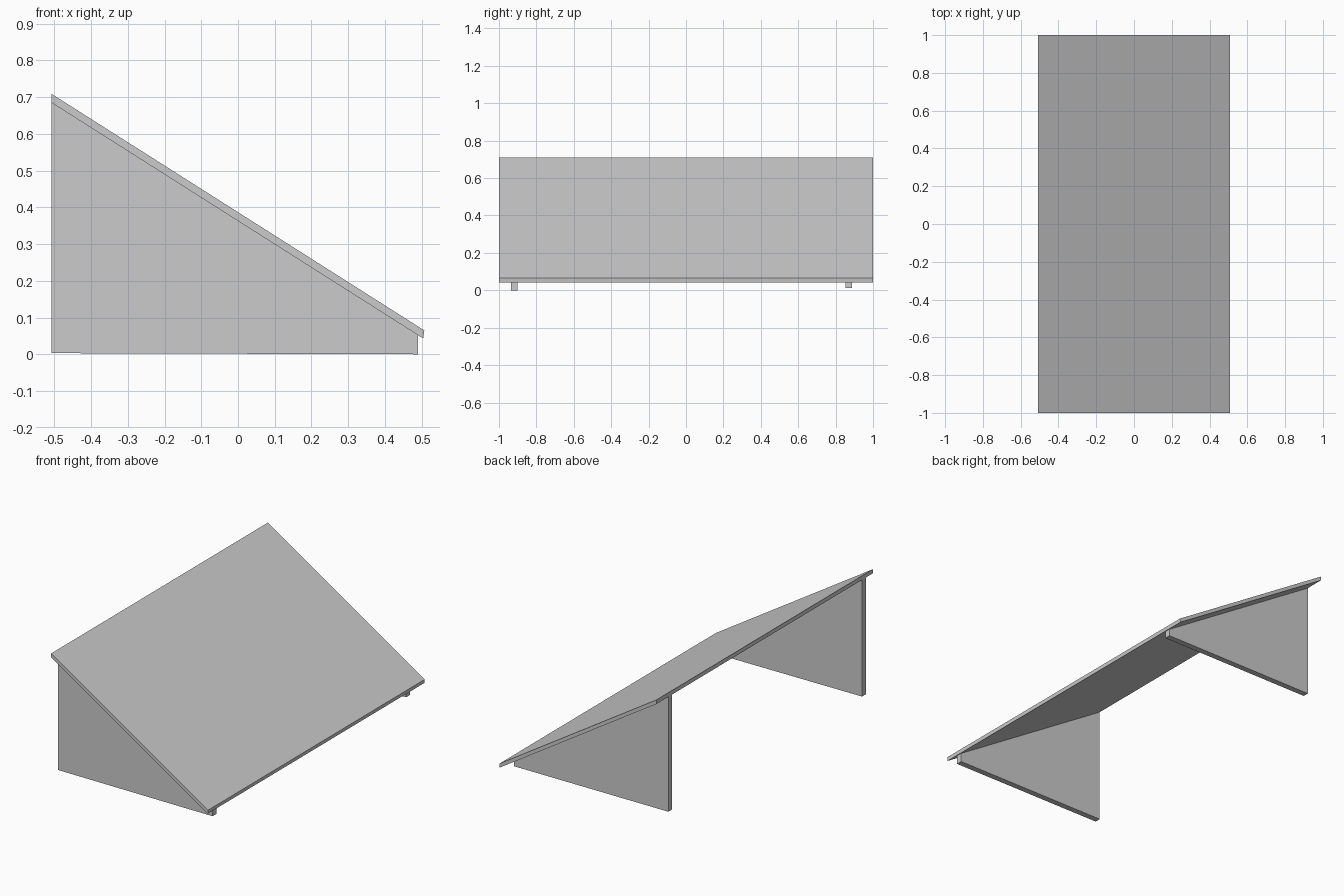
import bpy
import bmesh

cube = bpy.data.objects.get("Cube")
if cube:
    bpy.data.objects.remove(cube, do_unlink=True)

grey = bpy.data.materials.new("plain_grey")
grey.use_nodes = True
grey.diffuse_color = (0.6, 0.6, 0.6, 1)
grey.node_tree.nodes["Principled BSDF"].inputs["Base Color"].default_value = grey.diffuse_color


def extruded_profile(name, profile, y_front, y_back):
    """Solid made by extruding an x-z outline along y."""
    bm = bmesh.new()
    face = bm.faces.new([bm.verts.new((x, y_front, z)) for x, z in profile])
    extruded = bmesh.ops.extrude_face_region(bm, geom=[face])["geom"]
    moved = [v for v in extruded if isinstance(v, bmesh.types.BMVert)]
    bmesh.ops.translate(bm, verts=moved, vec=(0, y_back - y_front, 0))
    bmesh.ops.recalc_face_normals(bm, faces=bm.faces)
    mesh = bpy.data.meshes.new(name)
    bm.to_mesh(mesh)
    bm.free()
    mesh.materials.append(grey)
    obj = bpy.data.objects.new(name, mesh)
    bpy.context.collection.objects.link(obj)
    return obj


HIGH, LOW = -0.508, 0.507          # ends of the slope in x
TOP_HIGH, TOP_LOW = 0.709, 0.065   # top surface heights
UNDER_HIGH, UNDER_LOW = 0.685, 0.043

# Sloping panel
extruded_profile("sloping_panel", [
    (HIGH, UNDER_HIGH), (LOW - 0.003, UNDER_LOW), (LOW, TOP_LOW), (HIGH, TOP_HIGH),
], -1, 1)

# Triangular supports, cut off short of the low edge
for name, y_front, y_back, foot_high, foot_low in (
    ("front_support", -0.935, -0.90, 0.003, 0.0),
    ("back_support", 0.853, 0.888, 0.013, 0.012),
):
    extruded_profile(name, [
        (HIGH, foot_high), (0.49, foot_low), (0.49, 0.052), (HIGH, UNDER_HIGH),
    ], y_front, y_back)
